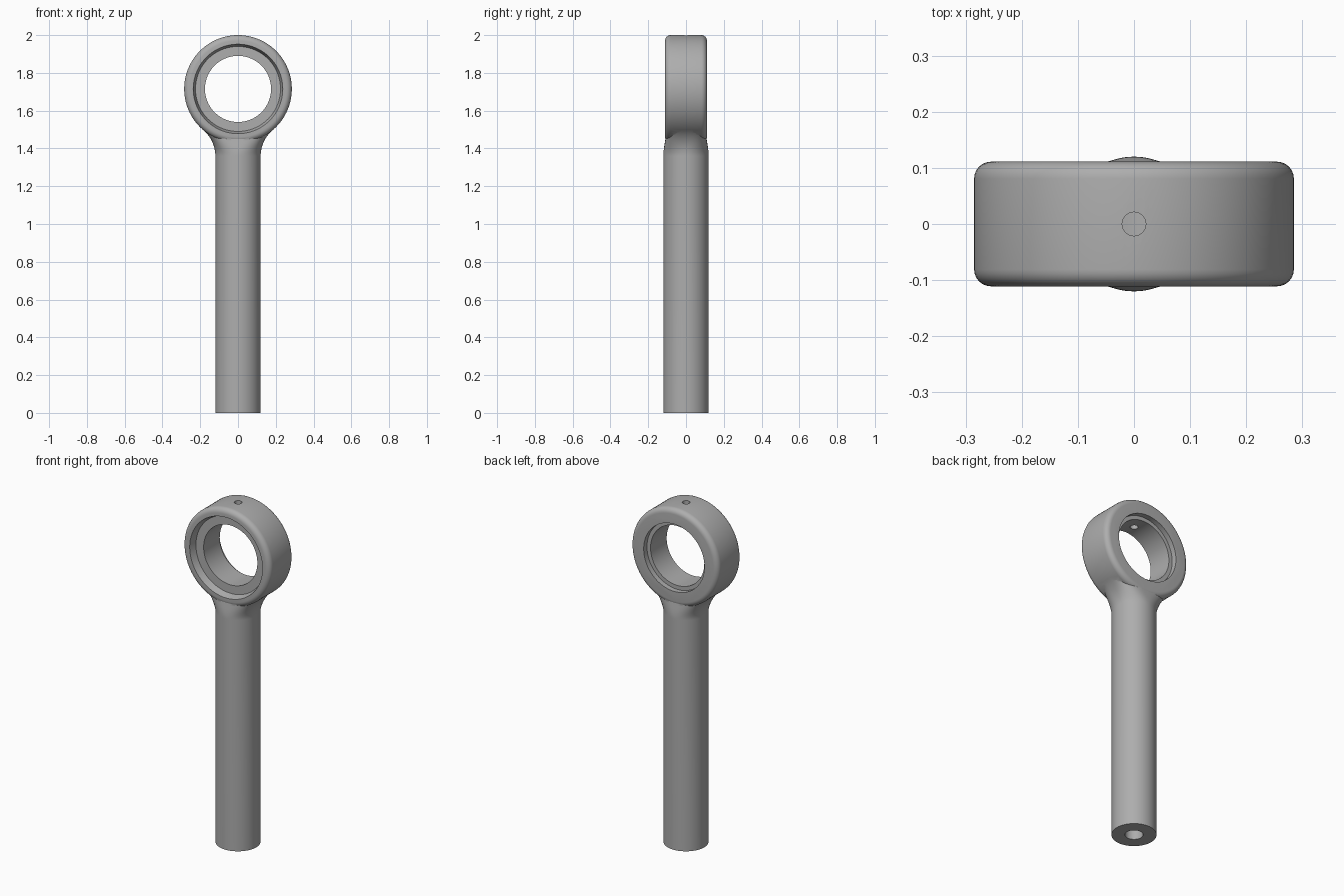
import bpy, bmesh, math
from mathutils import Matrix

cube = bpy.data.objects.get("Cube")
if cube:
    bpy.data.objects.remove(cube, do_unlink=True)

steel = bpy.data.materials.new("grey_steel")
steel.use_nodes = True
GREY = (0.42, 0.42, 0.42, 1)
steel.diffuse_color = GREY
steel.node_tree.nodes["Principled BSDF"].inputs["Base Color"].default_value = GREY

SIDES = 96
EYE_Z, EYE_R, HALF = 1.715, 0.285, 0.111
ROD_R, NECK_Z = 0.12, 1.36
ALONG_Y = Matrix.Translation((0, 0, EYE_Z)) @ Matrix.Rotation(-math.pi / 2, 4, 'X')


def loft(name, sections, matrix=Matrix()):
    """Skin a stack of closed sections (half width, half depth, height, exponent)."""
    bm = bmesh.new()
    rings = []
    for w, d, h, p in sections:
        ring = []
        for i in range(SIDES):
            a = 2 * math.pi * i / SIDES
            c, s = math.cos(a), math.sin(a)
            ring.append(bm.verts.new((w * math.copysign(abs(c) ** (2 / p), c),
                                      d * math.copysign(abs(s) ** (2 / p), s), h)))
        rings.append(ring)
    for a, b in zip(rings, rings[1:]):
        for i in range(SIDES):
            j = (i + 1) % SIDES
            bm.faces.new((a[i], a[j], b[j], b[i]))
    bm.faces.new(rings[0][::-1])
    bm.faces.new(rings[-1])
    bm.transform(matrix)
    bmesh.ops.recalc_face_normals(bm, faces=bm.faces)
    mesh = bpy.data.meshes.new(name)
    bm.to_mesh(mesh)
    bm.free()
    mesh.materials.append(steel)
    obj = bpy.data.objects.new(name, mesh)
    bpy.context.collection.objects.link(obj)
    return obj


def lathe(name, profile, matrix=Matrix()):
    return loft(name, [(r, r, h, 2) for r, h in profile], matrix)


def combine(target, other, operation):
    bpy.context.view_layer.objects.active = target
    mod = target.modifiers.new(operation.lower(), 'BOOLEAN')
    mod.operation, mod.object, mod.solver = operation, other, 'EXACT'
    bpy.ops.object.modifier_apply(modifier=mod.name)
    bpy.data.objects.remove(other, do_unlink=True)


# Eye: short drum with rounded rims
f = 0.03
arc = [(EYE_R - f + f * math.cos(t * math.pi / 12), HALF - f + f * math.sin(t * math.pi / 12))
       for t in range(7)]
body = lathe("rod_end", [(r, -h) for r, h in reversed(arc)] + arc, ALONG_Y)

# Shank with a filleted neck that widens into the eye
fillet = ((EYE_Z - NECK_Z) ** 2 + ROD_R ** 2 - EYE_R ** 2) / (2 * (EYE_R - ROD_R))
sections = [(ROD_R, ROD_R, 0, 2)]
steps = 14
for k in range(steps + 1):
    t = k / steps
    h = 0.142 * t
    width = ROD_R + fillet - math.sqrt(fillet ** 2 - h ** 2)
    ease = t * t * (3 - 2 * t)
    sections.append((width, ROD_R - 0.016 * ease, NECK_Z + h, 2 + 1.6 * ease))
combine(body, loft("shank", sections), 'UNION')

# Through bore with a tapered front recess and a shallow back step
bore = lathe("bore_cutter", [(0.237, -0.2), (0.237, -HALF), (0.225, -0.07), (0.175, -0.07),
                             (0.175, 0.08), (0.198, 0.08), (0.198, 0.2)], ALONG_Y)
combine(body, bore, 'DIFFERENCE')

# Oil hole in the crown and blind hole in the foot
combine(body, lathe("oil_hole_cutter", [(0.021, 1.75), (0.021, 2.1)]), 'DIFFERENCE')
combine(body, lathe("foot_hole_cutter", [(0.048, -0.1), (0.048, 0.7), (0.002, 0.73)]), 'DIFFERENCE')

bpy.ops.object.select_all(action='DESELECT')
body.select_set(True)
bpy.context.view_layer.objects.active = body
bpy.ops.object.shade_smooth_by_angle(angle=math.radians(30))
